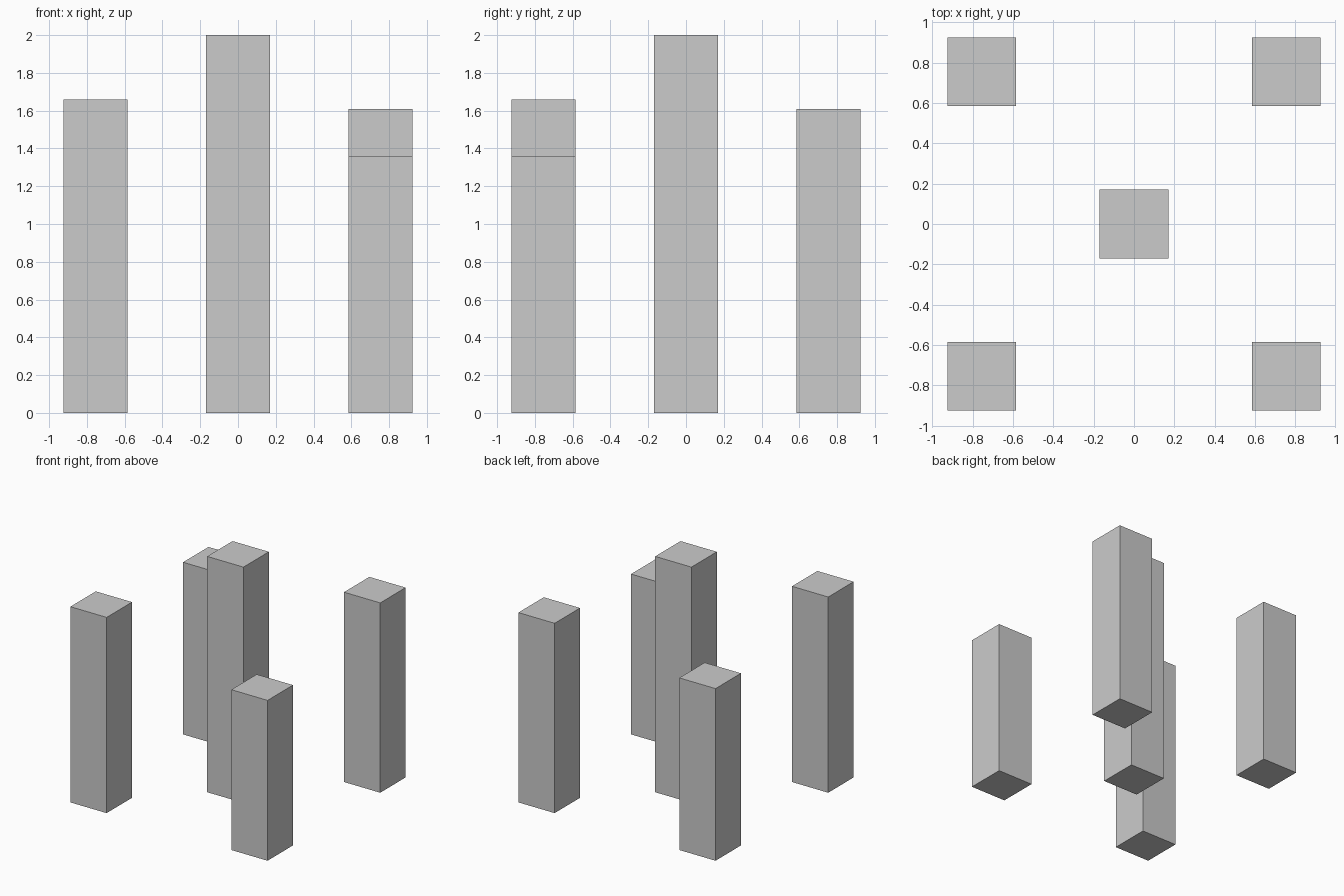
import bpy

if "Cube" in bpy.data.objects:
    bpy.data.objects.remove(bpy.data.objects["Cube"])

WIDTH = 0.34
OFFSET = 0.755


def pillar(name, x, y, height):
    bpy.ops.mesh.primitive_cube_add(size=1, location=(x, y, height / 2))
    obj = bpy.context.object
    obj.name = name
    obj.scale = (WIDTH, WIDTH, height)
    bpy.ops.object.transform_apply(location=False, rotation=False, scale=True)


# Tall middle pillar
pillar("centre_pillar", 0, 0, 2.0)

# Corner pillars of differing height
for name, sx, sy, height in (
    ("front_left_pillar", -1, -1, 1.66),
    ("front_right_pillar", 1, -1, 1.36),
    ("back_right_pillar", 1, 1, 1.61),
    ("back_left_pillar", -1, 1, 1.46),
):
    pillar(name, sx * OFFSET, sy * OFFSET, height)
